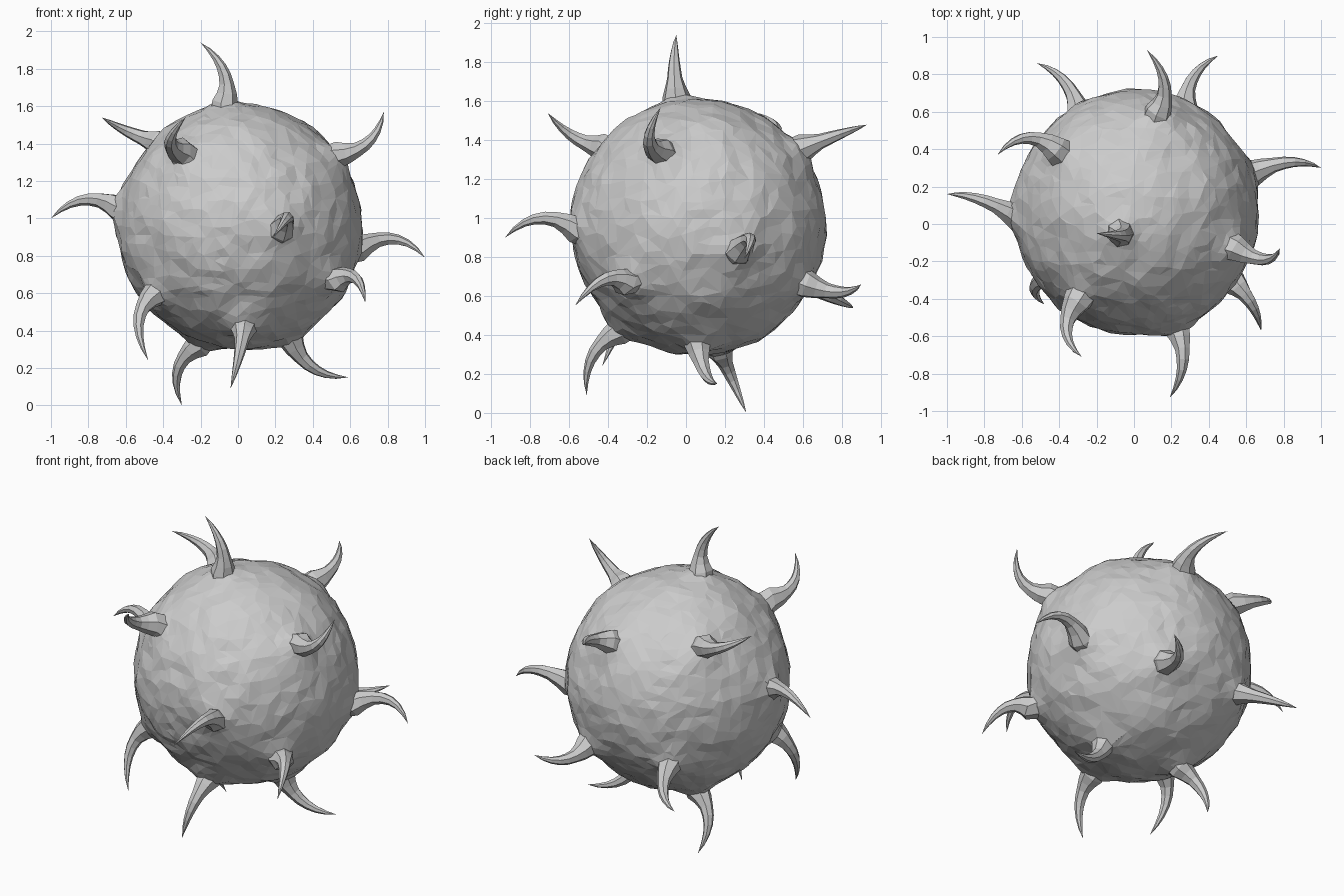
import bpy, bmesh, math
from mathutils import Vector, noise

if "Cube" in bpy.data.objects:
    bpy.data.objects.remove(bpy.data.objects["Cube"])

CENTER = Vector((0.01, 0.063, 0.955))
RADIUS = 0.655

# Horn paths: root on the body, bend, tip
HORNS = [
    ((-0.07, -0.05, 1.62), (-0.08, -0.06, 1.79), (-0.20, -0.05, 1.94)),
    ((-0.42, 0.40, 1.40), (-0.58, 0.46, 1.46), (-0.73, 0.37, 1.54)),
    ((-0.31, -0.42, 1.36), (-0.36, -0.58, 1.42), (-0.28, -0.71, 1.54)),
    ((-0.63, 0.04, 1.05), (-0.82, 0.13, 1.10), (-1.00, 0.16, 1.00)),
    ((0.54, -0.13, 1.34), (0.70, -0.19, 1.41), (0.78, -0.13, 1.57)),
    ((0.63, 0.27, 0.83), (0.83, 0.33, 0.89), (1.00, 0.30, 0.79)),
    ((0.23, -0.56, 0.94), (0.26, -0.75, 1.00), (0.19, -0.93, 0.90)),
    ((0.53, -0.31, 0.67), (0.63, -0.43, 0.68), (0.68, -0.57, 0.55)),
    ((-0.44, -0.27, 0.60), (-0.53, -0.34, 0.45), (-0.48, -0.43, 0.24)),
    ((0.03, -0.34, 0.42), (0.01, -0.48, 0.29), (-0.04, -0.51, 0.09)),
    ((-0.20, 0.17, 0.33), (-0.32, 0.23, 0.19), (-0.30, 0.31, 0.00)),
    ((0.28, 0.06, 0.36), (0.40, 0.10, 0.20), (0.59, 0.16, 0.15)),
    ((0.13, 0.60, 1.36), (0.16, 0.76, 1.42), (0.07, 0.93, 1.48)),
    ((0.27, 0.62, 0.66), (0.32, 0.79, 0.62), (0.45, 0.90, 0.66)),
    ((-0.29, 0.58, 0.68), (-0.37, 0.76, 0.59), (-0.52, 0.86, 0.54)),
]


def add_object(name, bm):
    bmesh.ops.recalc_face_normals(bm, faces=bm.faces)
    mesh = bpy.data.meshes.new(name)
    bm.to_mesh(mesh)
    bm.free()
    obj = bpy.data.objects.new(name, mesh)
    bpy.context.collection.objects.link(obj)
    return obj


def make_body():
    bm = bmesh.new()
    bmesh.ops.create_icosphere(bm, subdivisions=5, radius=1)
    roots = [(Vector(h[0]) - CENTER).normalized() for h in HORNS]
    for v in bm.verts:
        d = v.co.normalized()
        r = RADIUS + 0.012 * noise.noise(d * 3) + 0.012 * noise.noise(d * 8)
        # swollen skin around every horn
        for root in roots:
            a = d.angle(root) * RADIUS
            r += 0.045 * math.exp(-(a / 0.095) ** 2)
        v.co = CENTER + d * r
    body = add_object("lumpy_body", bm)
    # irregular low-poly facets
    dec = body.modifiers.new("facets", 'DECIMATE')
    dec.ratio = 0.5


def make_horn(index, root, bend, tip, sides=7, steps=7):
    root, bend, tip = Vector(root), Vector(bend), Vector(tip)
    ctrl = 2 * bend - (root + tip) / 2
    outward = (root - CENTER).normalized()
    root_len = (root - CENTER).length
    bm = bmesh.new()
    # buried root, then tapering rings along the curve
    stations = [(root + outward * (RADIUS - 0.03 - root_len), outward, 0.09)]
    for i in range(steps):
        t = i / steps
        p = root * (1 - t) ** 2 + ctrl * 2 * t * (1 - t) + tip * t * t
        tangent = ((ctrl - root) * (1 - t) + (tip - ctrl) * t).normalized()
        radius = 0.052 * (1 - t) ** 0.75 + 0.022 * max(0, 1 - t * 4)
        stations.append((p, tangent, radius))
    side = outward.orthogonal().normalized()
    rings = []
    for p, tangent, radius in stations:
        side = (side - tangent * side.dot(tangent)).normalized()
        other = tangent.cross(side)
        rings.append([bm.verts.new(p + radius * (
            side * math.cos(2 * math.pi * k / sides) +
            other * math.sin(2 * math.pi * k / sides))) for k in range(sides)])
    for a, b in zip(rings, rings[1:]):
        for k in range(sides):
            n = (k + 1) % sides
            bm.faces.new((a[k], a[n], b[n], b[k]))
    apex = bm.verts.new(tip)
    for k in range(sides):
        bm.faces.new((rings[-1][k], rings[-1][(k + 1) % sides], apex))
    bm.faces.new(rings[0][::-1])
    add_object(f"horn_{index:02d}", bm)


make_body()
for i, path in enumerate(HORNS, 1):
    make_horn(i, *path)
